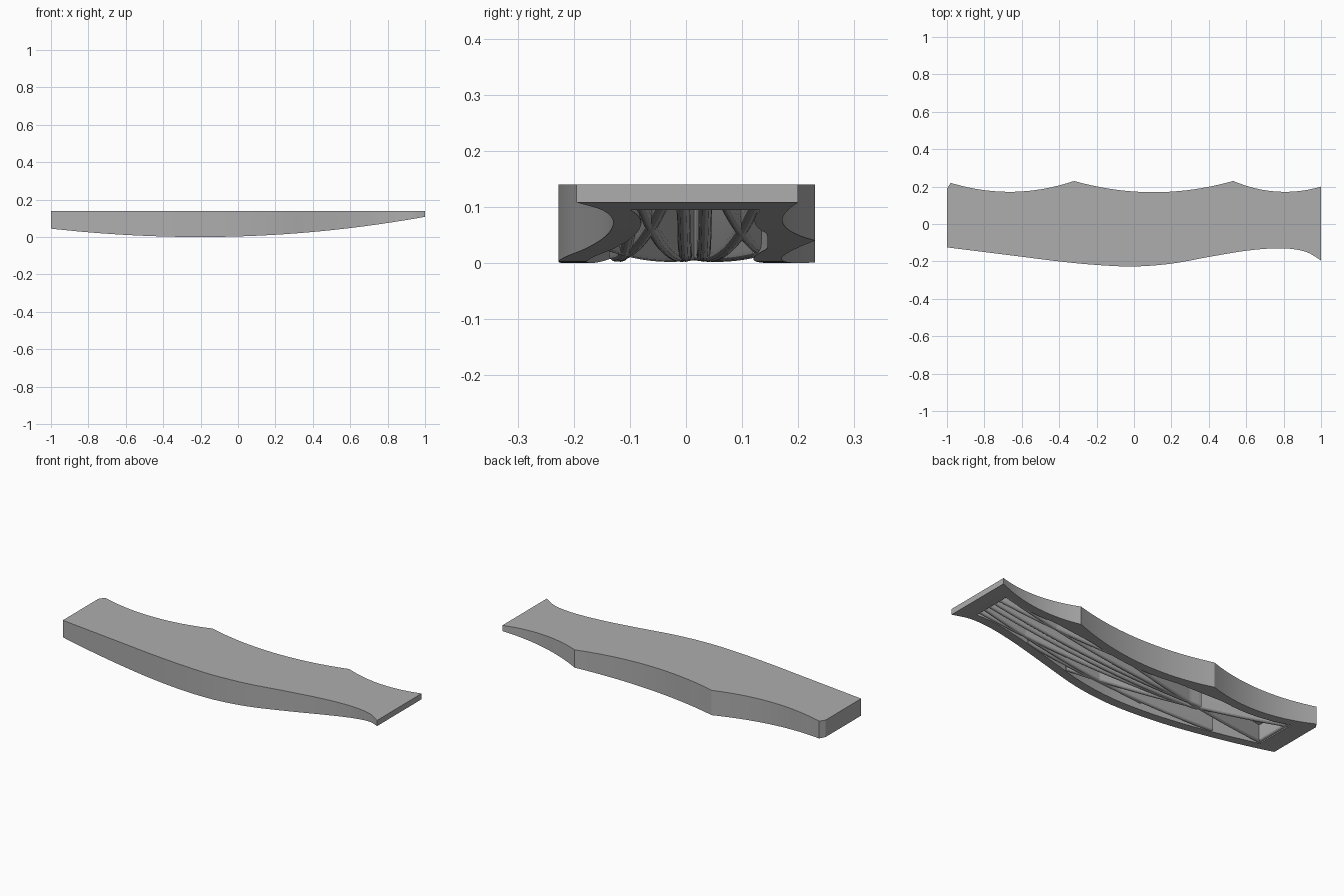
import bpy
import bmesh
from math import pi, sin, cos
from mathutils import Vector

cube = bpy.data.objects.get("Cube")
if cube:
    bpy.data.objects.remove(cube)

TOP, CEILING = 0.14, 0.12
POCKET = (-0.88, 0.92)
FRONT = [(-1, -.125), (-.8, -.15), (-.6, -.175), (-.4, -.2), (-.2, -.219), (0, -.227),
         (.2, -.212), (.4, -.176), (.6, -.143), (.75, -.13), (.85, -.134), (.93, -.153), (1, -.195)]
SCALLOPS = [((-.98, .22), (-.67, .172), (-.32, .23)),
            ((-.32, .23), (.1, .17), (.53, .23)),
            ((.53, .23), (.79, .172), (1, .2))]

grey = bpy.data.materials.new("plain_grey")
grey.use_nodes = True
grey.diffuse_color = (0.42, 0.42, 0.42, 1)
grey.node_tree.nodes["Principled BSDF"].inputs["Base Color"].default_value = grey.diffuse_color


def bottom(x):
    return (0.07 if x < -0.2 else 0.075) * (x + 0.2) ** 2


def front(x):
    """Smooth curve through the front edge points."""
    i = max(k for k in range(len(FRONT) - 1) if FRONT[k][0] <= x + 1e-9)
    p = [FRONT[min(max(k, 0), len(FRONT) - 1)] for k in range(i - 1, i + 3)]
    h = p[2][0] - p[1][0]
    t = (x - p[1][0]) / h
    m0 = h * (p[2][1] - p[0][1]) / (p[2][0] - p[0][0])
    m1 = h * (p[3][1] - p[1][1]) / (p[3][0] - p[1][0])
    s = t * t * (3 - 2 * t)
    return p[1][1] * (1 - s) + p[2][1] * s + m0 * t * (1 - t) ** 2 - m1 * t * t * (1 - t)


def back(x):
    """Parabolic scallops between the cusps, with a small chamfer at the right end."""
    if x < -0.98:
        return 0.19 + (x + 1) * 1.5
    for pts in SCALLOPS:
        if x <= pts[2][0] + 1e-9:
            y = 0
            for i, (xi, yi) in enumerate(pts):
                for j, (xj, _) in enumerate(pts):
                    if i != j:
                        yi *= (x - xj) / (xi - xj)
                y += yi
            return y


def finish(bm, name):
    bmesh.ops.recalc_face_normals(bm, faces=bm.faces)
    mesh = bpy.data.meshes.new(name)
    bm.to_mesh(mesh)
    bm.free()
    mesh.materials.append(grey)
    ob = bpy.data.objects.new(name, mesh)
    bpy.context.scene.collection.objects.link(ob)
    bpy.ops.object.select_all(action='DESELECT')
    ob.select_set(True)
    bpy.context.view_layer.objects.active = ob
    bpy.ops.object.shade_smooth_by_angle(angle=0.5)
    return ob


def pocket_sides(x):
    return front(x) + 0.05, min(0.145, back(x) - 0.05)


# Body: flat top, curved underside, hollow pocket framed by a rim
stations = sorted({round(-1 + 0.04 * i, 3) for i in range(51)}
                  | {-.98, -.32, .53, .98, .9, .94} | set(POCKET))
bm = bmesh.new()
rows = []
for x in stations:
    f, b, z = front(x), back(x), bottom(x)
    pf, pb = pocket_sides(x)
    # section: top front, top back, low back, rim back, rim front, low front
    row = [bm.verts.new((x, y, h)) for y, h in
           ((f, TOP), (b, TOP), (b, z), (pb, z), (pf, z), (f, z))]
    if POCKET[0] <= x <= POCKET[1]:
        row += [bm.verts.new((x, y, CEILING)) for y in (pb, pf)]
    rows.append(row)
for r, s in zip(rows, rows[1:]):
    hollow = len(r) == 8 and len(s) == 8
    pairs = [(0, 1), (1, 2), (2, 3), (4, 5), (5, 0)]
    pairs += [(3, 6), (6, 7), (7, 4)] if hollow else [(3, 4)]
    for a, b in pairs:
        bm.faces.new((r[a], r[b], s[b], s[a]))
for r in (rows[0], rows[-1]):
    bm.faces.new(r)
inner = [r for r in rows if len(r) == 8]
for r in (inner[0], inner[-1]):
    bm.faces.new((r[3], r[6], r[7], r[4]))
finish(bm, "body")


# Ribs: rounded bars following the curved underside
def rib(name, start, end, width=0.024, steps=24):
    bm = bmesh.new()
    a, b = Vector(start), Vector(end)
    side = (b - a).orthogonal().normalized() * width / 2
    loops = []
    for i in range(steps + 1):
        p = a.lerp(b, i / steps)
        low = bottom(p.x) + 0.002
        rise = min(width / 2, (CEILING - low) * 0.6)
        sec = [(1, CEILING + 0.005)]
        sec += [(cos(t * pi / 6), low + rise * (1 - sin(t * pi / 6))) for t in range(7)]
        sec += [(-1, CEILING + 0.005)]
        loops.append([bm.verts.new((p.x + side.x * k, p.y + side.y * k, h)) for k, h in sec])
    for r, s in zip(loops, loops[1:]):
        for k in range(len(r)):
            n = (k + 1) % len(r)
            bm.faces.new((r[k], r[n], s[n], s[k]))
    bm.faces.new(loops[0])
    bm.faces.new(loops[-1])
    return finish(bm, name)


RIBS = {
    "cross_rib_back": ((-.89, -.09), (.15, .13)),
    "cross_rib_front": ((-.89, .12), (.32, -.14)),
    "converging_rib_back": ((.93, .125), (-.4, .025)),
    "converging_rib_front": ((.93, -.08), (-.4, .005)),
    "centre_rib_back": ((.93, .035), (-.38, .03)),
    "centre_rib_front": ((.93, -.005), (-.38, 0)),
    "outer_rib_back": ((.93, .07), (.1, .14)),
    "outer_rib_front": ((.93, -.04), (-.15, -.125)),
    "edge_rib_front": ((.6, -.1), (-.6, -.125)),
    "end_rib": ((-.87, -.1), (-.87, .14)),
}
for name, (start, end) in RIBS.items():
    rib(name, start, end)
